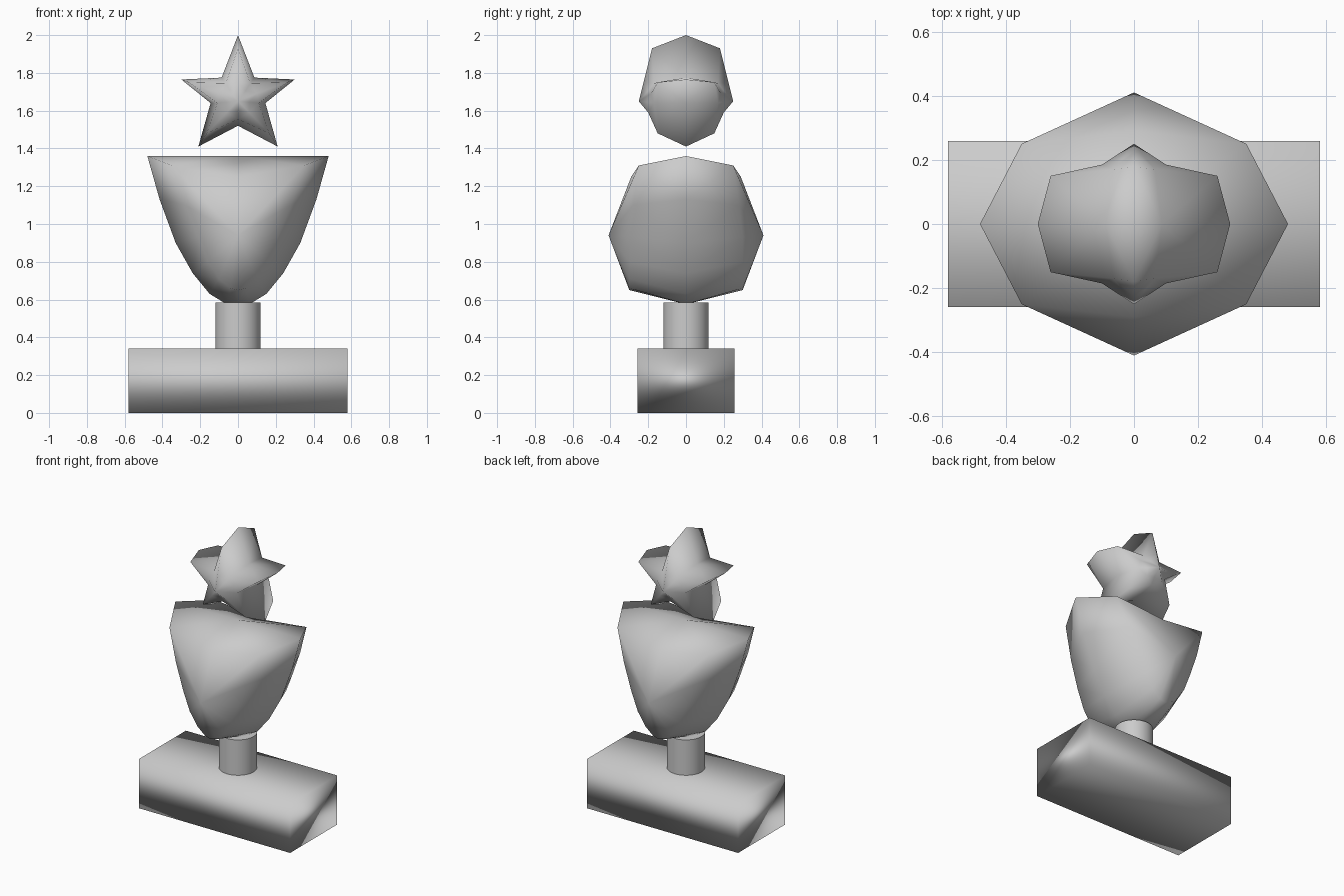
import bpy, bmesh

if "Cube" in bpy.data.objects:
    bpy.data.objects.remove(bpy.data.objects["Cube"])


def smooth(obj):
    for p in obj.data.polygons:
        p.use_smooth = True


def puffed(name, halves, apex):
    """Pillow-like solid: right-half loops (x, y, z) from the rim to the front,
    mirrored left and back and closed with an apex on each side."""
    bm = bmesh.new()
    loops = []
    for half in halves:
        left = [(-x, y, z) for x, y, z in reversed(half) if x > 0]
        loops.append(half + left)
    rim = [bm.verts.new(p) for p in loops[0]]
    n = len(rim)
    for side in (-1, 1):
        prev = rim
        for loop in loops[1:]:
            ring = [bm.verts.new((x, side * y, z)) for x, y, z in loop]
            for i in range(n):
                j = (i + 1) % n
                bm.faces.new((prev[i], prev[j], ring[j], ring[i]))
            prev = ring
        tip = bm.verts.new((0, side * apex[0], apex[1]))
        for i in range(n):
            bm.faces.new((prev[i], prev[(i + 1) % n], tip))
    bmesh.ops.triangulate(bm, faces=bm.faces[:])
    bmesh.ops.recalc_face_normals(bm, faces=bm.faces[:])
    mesh = bpy.data.meshes.new(name)
    bm.to_mesh(mesh)
    bm.free()
    obj = bpy.data.objects.new(name, mesh)
    bpy.context.collection.objects.link(obj)
    smooth(obj)


# Base block
bpy.ops.mesh.primitive_cube_add(size=1, location=(0, 0, 0.17))
base = bpy.context.object
base.name = "base"
base.scale = (1.16, 0.516, 0.34)
smooth(base)

# Stem
bpy.ops.mesh.primitive_cylinder_add(vertices=32, radius=0.12, depth=0.25,
                                    location=(0, 0, 0.46))
stem = bpy.context.object
stem.name = "stem"
bpy.ops.object.shade_smooth_by_angle()

# Cup body
cup_rim = [(0, 0, 1.36), (0.48, 0, 1.36), (0.415, 0, 1.13), (0.33, 0, 0.9),
           (0.24, 0, 0.74), (0.15, 0, 0.63), (0.06, 0, 0.575), (0, 0, 0.575)]
cup_ring = [(0, 0.29, 1.25), (0.35, 0.25, 1.31), (0.28, 0.28, 1.1), (0.21, 0.3, 0.93),
            (0.16, 0.3, 0.8), (0.1, 0.3, 0.71), (0.04, 0.3, 0.66), (0, 0.3, 0.65)]
puffed("cup", [cup_rim, cup_ring], (0.41, 0.94))

# Star topper
star_rim = [(0, 0, 2.0), (0.087, 0, 1.775), (0.3, 0, 1.765),
            (0.145, 0, 1.64), (0.21, 0, 1.41), (0, 0, 1.52)]
star_ring = [(0, 0.18, 1.93), (0.065, 0.17, 1.745), (0.26, 0.15, 1.75),
             (0.11, 0.17, 1.64), (0.165, 0.15, 1.48), (0, 0.17, 1.555)]
star_core = [(0, 0.225, 1.75), (0.04, 0.2, 1.705), (0.1, 0.185, 1.69),
             (0.06, 0.2, 1.645), (0.06, 0.2, 1.59), (0, 0.2, 1.6)]
puffed("star", [star_rim, star_ring, star_core], (0.25, 1.65))
